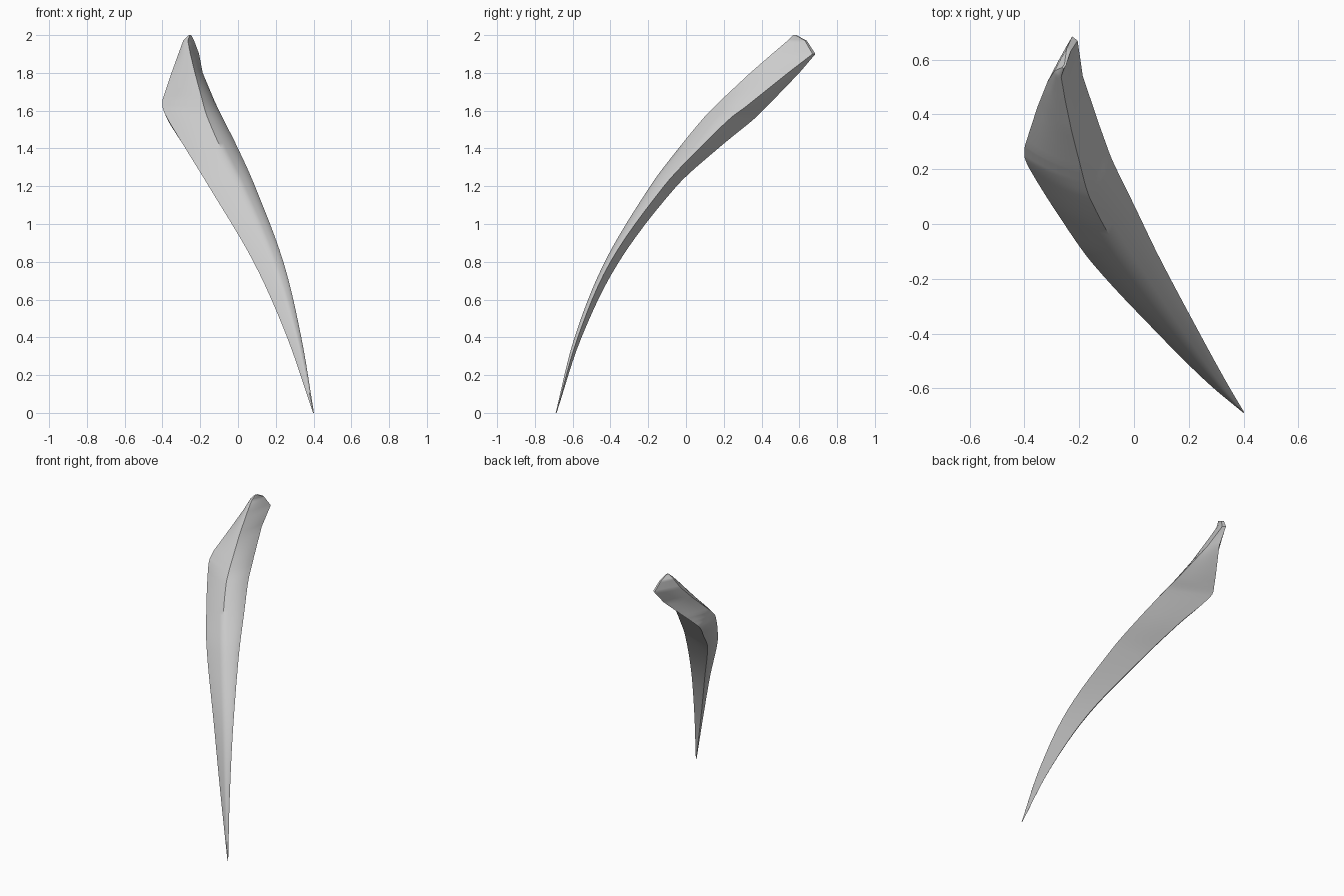
import bpy, bmesh
from mathutils import Vector

if "Cube" in bpy.data.objects:
    bpy.data.objects.remove(bpy.data.objects["Cube"])

# Horizontal cross-sections: z, left edge, front crest, right edge, back-left edge (x, y)
SECTIONS = [
    (0.00, (.397, -.688), (.400, -.690), (.402, -.687), (.398, -.685)),
    (0.40, (.260, -.572), (.312, -.590), (.335, -.573), (.266, -.553)),
    (0.80, (.082, -.395), (.188, -.430), (.240, -.400), (.098, -.355)),
    (1.20, (-.155, -.140), (.015, -.190), (.090, -.117), (-.138, -.050)),
    (1.40, (-.278, .035), (-.090, -.040), (.000, .070), (-.258, .170)),
    (1.56, (-.375, .190), (-.160, .092), (-.080, .235), (-.365, .365)),
    (1.62, (-.400, .245), (-.180, .150), (-.110, .315), (-.345, .425)),
    (1.66, (-.399, .285), (-.190, .190), (-.128, .365), (-.322, .465)),
    (1.80, (-.352, .430), (-.228, .340), (-.187, .540), (-.240, .600)),
    (1.90, (-.316, .520), (-.252, .455), (-.206, .670), (-.226, .685)),
    (1.97, (-.290, .560), (-.266, .537), (-.232, .630), (-.246, .640)),
    (2.00, (-.262, .572), (-.256, .568), (-.248, .580), (-.254, .584)),
]
STEPS = 6


def hermite(p0, p1, p2, p3, t):
    # smooth curve from p1 to p2 with slopes measured against z
    d = p2.z - p1.z
    m1 = (p2 - p0) * (d / (p2.z - p0.z))
    m2 = (p3 - p1) * (d / (p3.z - p1.z))
    return (p1 * (2*t**3 - 3*t**2 + 1) + m1 * (t**3 - 2*t**2 + t)
            + p2 * (3*t**2 - 2*t**3) + m2 * (t**3 - t**2))


def rail(k):
    pts = [Vector((*s[k], s[0])) for s in SECTIONS]
    out = []
    for i in range(len(pts) - 1):
        for j in range(STEPS):
            t = j / STEPS
            if i < 6:
                p0 = pts[i - 1] if i else pts[0] * 2 - pts[1]
                out.append(hermite(p0, pts[i], pts[i + 1], pts[i + 2], t))
            else:
                out.append(pts[i].lerp(pts[i + 1], t))
    return out + [pts[-1]]


def arc(a, b, bulge, n):
    # gently bowed line from a to b, without its last point
    return [a.lerp(b, i / n) + bulge * (4 * i / n * (1 - i / n)) for i in range(n)]


def ring(left, crest, right, back):
    centre = (left + crest + right + back) / 4
    push = lambda a, b, f: ((a + b) / 2 - centre) * f
    return (arc(left, crest, push(left, crest, .12), 5)
            + arc(crest, right, push(crest, right, .12), 5)
            + arc(right, back, push(right, back, 0), 4)
            + arc(back, left, push(back, left, .05), 4))


# Curved blade lofted through the sections
bm = bmesh.new()
rings = [[bm.verts.new(p) for p in ring(*r)] for r in zip(*(rail(k) for k in (1, 2, 3, 4)))]
n = len(rings[0])
for a, b in zip(rings, rings[1:]):
    for i in range(n):
        j = (i + 1) % n
        bm.faces.new((a[i], a[j], b[j], b[i]))
bm.faces.new(rings[0])
bm.faces.new(rings[-1])
bmesh.ops.recalc_face_normals(bm, faces=bm.faces)

mesh = bpy.data.meshes.new("curved_blade")
bm.to_mesh(mesh)
bm.free()
blade = bpy.data.objects.new("curved_blade", mesh)
bpy.context.collection.objects.link(blade)
bpy.context.view_layer.objects.active = blade
blade.select_set(True)
bpy.ops.object.shade_smooth_by_angle(angle=0.7)
